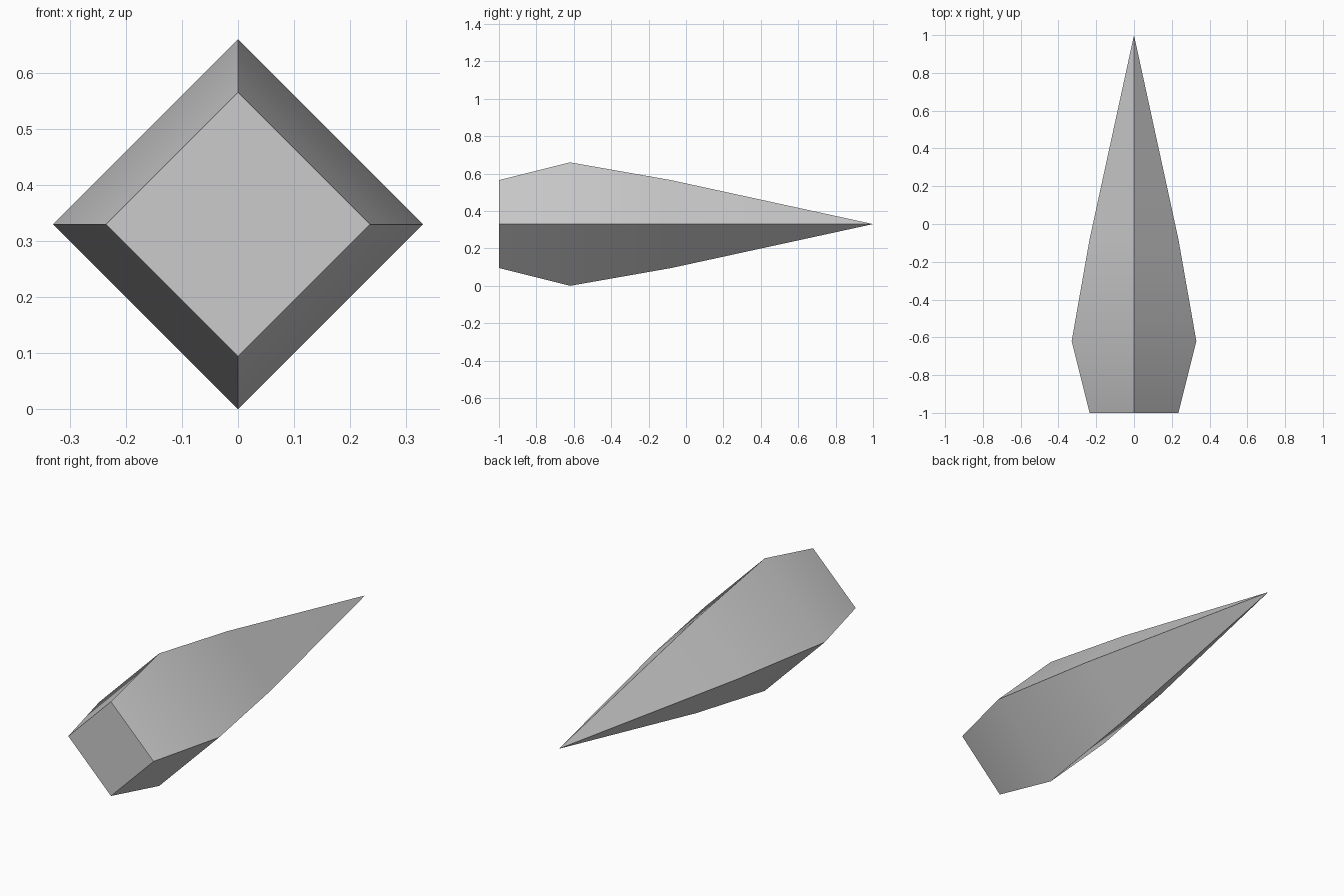
import bpy
import bmesh
from math import cos, sin, pi

cube = bpy.data.objects.get("Cube")
if cube:
    bpy.data.objects.remove(cube, do_unlink=True)

# Single grey material
grey = bpy.data.materials.new("grey")
grey.use_nodes = True
color = (0.6, 0.6, 0.6, 1)
grey.diffuse_color = color
grey.node_tree.nodes["Principled BSDF"].inputs["Base Color"].default_value = color

# Four-sided spike: (y, radius) stations from the flat butt to the point
CENTRE_Z = 0.33
TIP_Y = 1.0
stations = [(-1.0, 0.235), (-0.62, 0.33), (-0.08, 0.235)]

bm = bmesh.new()
rings = []
for y, r in stations:
    rings.append([bm.verts.new((r * cos(i * pi / 2), y, CENTRE_Z + r * sin(i * pi / 2)))
                  for i in range(4)])
tip = bm.verts.new((0, TIP_Y, CENTRE_Z))

bm.faces.new(rings[0])
for a, b in zip(rings, rings[1:]):
    for i in range(4):
        j = (i + 1) % 4
        bm.faces.new((a[i], a[j], b[j], b[i]))
for i in range(4):
    bm.faces.new((rings[-1][i], rings[-1][(i + 1) % 4], tip))
bmesh.ops.recalc_face_normals(bm, faces=bm.faces)

mesh = bpy.data.meshes.new("spike")
bm.to_mesh(mesh)
bm.free()
mesh.materials.append(grey)
spike = bpy.data.objects.new("spike", mesh)
bpy.context.collection.objects.link(spike)

# Smooth along the length, sharp on the four ridges and the butt
bpy.ops.object.select_all(action="DESELECT")
spike.select_set(True)
bpy.context.view_layer.objects.active = spike
bpy.ops.object.shade_smooth_by_angle(angle=pi / 6)
